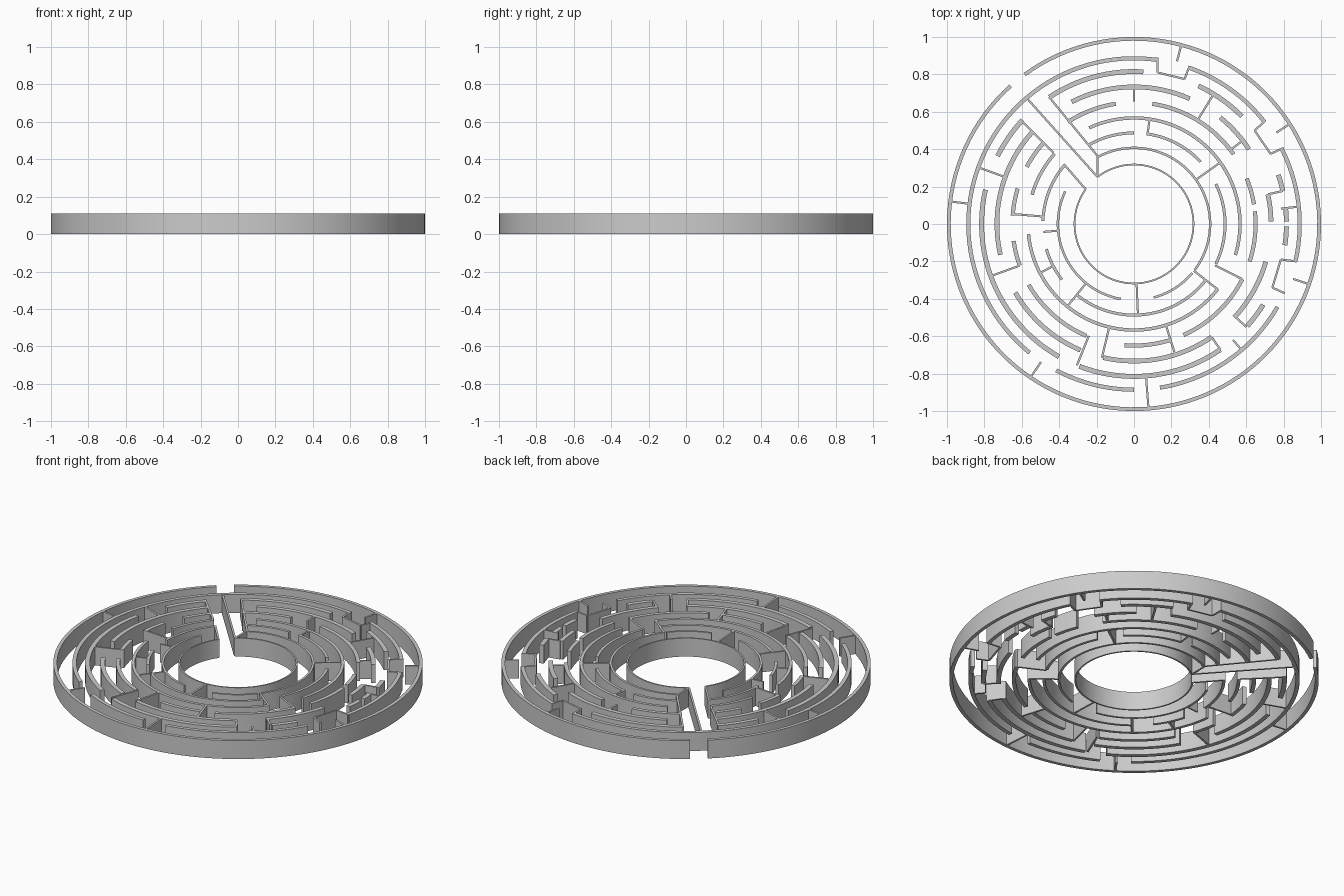
import bpy, bmesh
from math import cos, sin, radians, ceil

HEIGHT = 0.11


def polar(r, a):
    return (r * cos(radians(a)), r * sin(radians(a)))


def finish(bm, name):
    bmesh.ops.recalc_face_normals(bm, faces=bm.faces)
    mesh = bpy.data.meshes.new(name)
    bm.to_mesh(mesh)
    bm.free()
    obj = bpy.data.objects.new(name, mesh)
    bpy.context.collection.objects.link(obj)
    bpy.context.view_layer.objects.active = obj
    obj.select_set(True)
    bpy.ops.object.shade_smooth_by_angle(angle=radians(25))
    obj.select_set(False)


def sweep(bm, inner, outer):
    # upright wall between two matching plan outlines
    rows = []
    for (ax, ay), (bx, by) in zip(inner, outer):
        rows.append([bm.verts.new(c) for c in (
            (ax, ay, 0), (bx, by, 0), (bx, by, HEIGHT), (ax, ay, HEIGHT))])
    for p, q in zip(rows, rows[1:]):
        for i in range(4):
            j = (i + 1) % 4
            bm.faces.new((p[i], p[j], q[j], q[i]))
    bm.faces.new(rows[0])
    bm.faces.new(rows[-1][::-1])


def ring(name, radius, width, *arcs):
    # curved walls sharing one radius, each from start to end angle
    bm = bmesh.new()
    for a, b in arcs:
        n = max(2, ceil((b - a) / 3))
        angles = [a + (b - a) * i / n for i in range(n + 1)]
        sweep(bm, [polar(radius - width / 2, t) for t in angles],
              [polar(radius + width / 2, t) for t in angles])
    finish(bm, name)


def straight(bm, p, q, width=0.011):
    dx, dy = q[0] - p[0], q[1] - p[1]
    d = (dx * dx + dy * dy) ** 0.5
    nx, ny = -dy / d * width / 2, dx / d * width / 2
    sweep(bm, [(p[0] - nx, p[1] - ny), (q[0] - nx, q[1] - ny)],
          [(p[0] + nx, p[1] + ny), (q[0] + nx, q[1] + ny)])


def spokes(name, *items):
    # short radial walls: angle, inner radius, outer radius
    bm = bmesh.new()
    for a, r0, r1 in items:
        straight(bm, polar(r0, a), polar(r1, a))
    finish(bm, name)


def bent_wall(name, *points):
    bm = bmesh.new()
    for p, q in zip(points, points[1:]):
        straight(bm, p, q)
    finish(bm, name)


# Concentric walls, outside to inside
ring("outer_wall", 0.99, 0.02, (131.8, 486.2))
ring("ring_wall_2", 0.886, 0.022, (82, 231), (242, 270), (279, 330),
     (347, 387), (38, 70.6))
ring("ring_wall_3", 0.815, 0.026, (86.5, 123.7), (137, 153.5), (167, 240.5),
     (249, 304.5), (318, 328), (352, 359), (1, 6), (12.5, 18.8), (45, 65))
ring("ring_wall_4", 0.733, 0.025, (66, 117), (138, 193), (210, 247),
     (257, 304.5), (317, 344), (1, 12.5), (33, 51))
ring("ring_wall_5", 0.65, 0.022, (98.6, 123), (138, 152), (163, 176),
     (188, 200), (210, 247), (265.5, 287.5), (294, 333), (342, 366),
     (9.3, 22), (35, 81.3))
ring("ring_wall_6", 0.567, 0.018, (-17, 115), (138.6, 164), (185.5, 322))
ring("ring_wall_7", 0.487, 0.016, (90, 120), (139.7, 178), (196, 217.6),
     (232, 322), (334, 386), (43, 82))
ring("ring_wall_8", 0.407, 0.013, (-37, 118), (154.6, 260), (285, 320))
ring("inner_wall", 0.318, 0.009, (144.5, 488))

# Walls of the straight corridor
bent_wall("corridor_centre_wall", (-0.566, 0.665), (-0.196, 0.252))
bent_wall("corridor_right_wall", (-0.455, 0.68), (-0.196, 0.365),
          (-0.196, 0.252))
bent_wall("corridor_left_wall_outer", (-0.6, 0.55), (-0.43, 0.38))
bent_wall("corridor_left_wall_inner", (-0.375, 0.32), (-0.257, 0.184))

# Angular detours between the rings
bent_wall("top_detour", (0.126, 0.89), (0.126, 0.81), (0.27, 0.775),
          (0.297, 0.845))
bent_wall("upper_right_detour", (0.70, 0.55), (0.645, 0.50), (0.73, 0.375),
          (0.80, 0.407))
bent_wall("lower_right_detour", (0.87, -0.20), (0.785, -0.19), (0.74, -0.34),
          (0.805, -0.37))

# Short dividers
spokes("outer_dividers", (173, 0.88, 0.985), (236, 0.89, 0.985),
       (274.5, 0.82, 0.985), (341, 0.90, 0.985), (75.2, 0.90, 0.985),
       (32.7, 0.905, 0.985), (6, 0.79, 0.885))
spokes("middle_dividers", (160, 0.735, 0.88), (200, 0.65, 0.81),
       (248, 0.645, 0.815), (304.5, 0.735, 0.815), (310.5, 0.815, 0.885),
       (317.5, 0.735, 0.815), (12.5, 0.735, 0.815), (58.5, 0.65, 0.805),
       (37.5, 0.65, 0.735), (90, 0.655, 0.73))
spokes("inner_dividers", (175.3, 0.49, 0.645), (185, 0.41, 0.485),
       (207.5, 0.487, 0.567), (231, 0.41, 0.567), (256.5, 0.567, 0.735),
       (287.5, 0.567, 0.735), (272.5, 0.32, 0.487), (322, 0.407, 0.57),
       (333, 0.487, 0.65), (35.5, 0.407, 0.567), (81.5, 0.487, 0.567))
